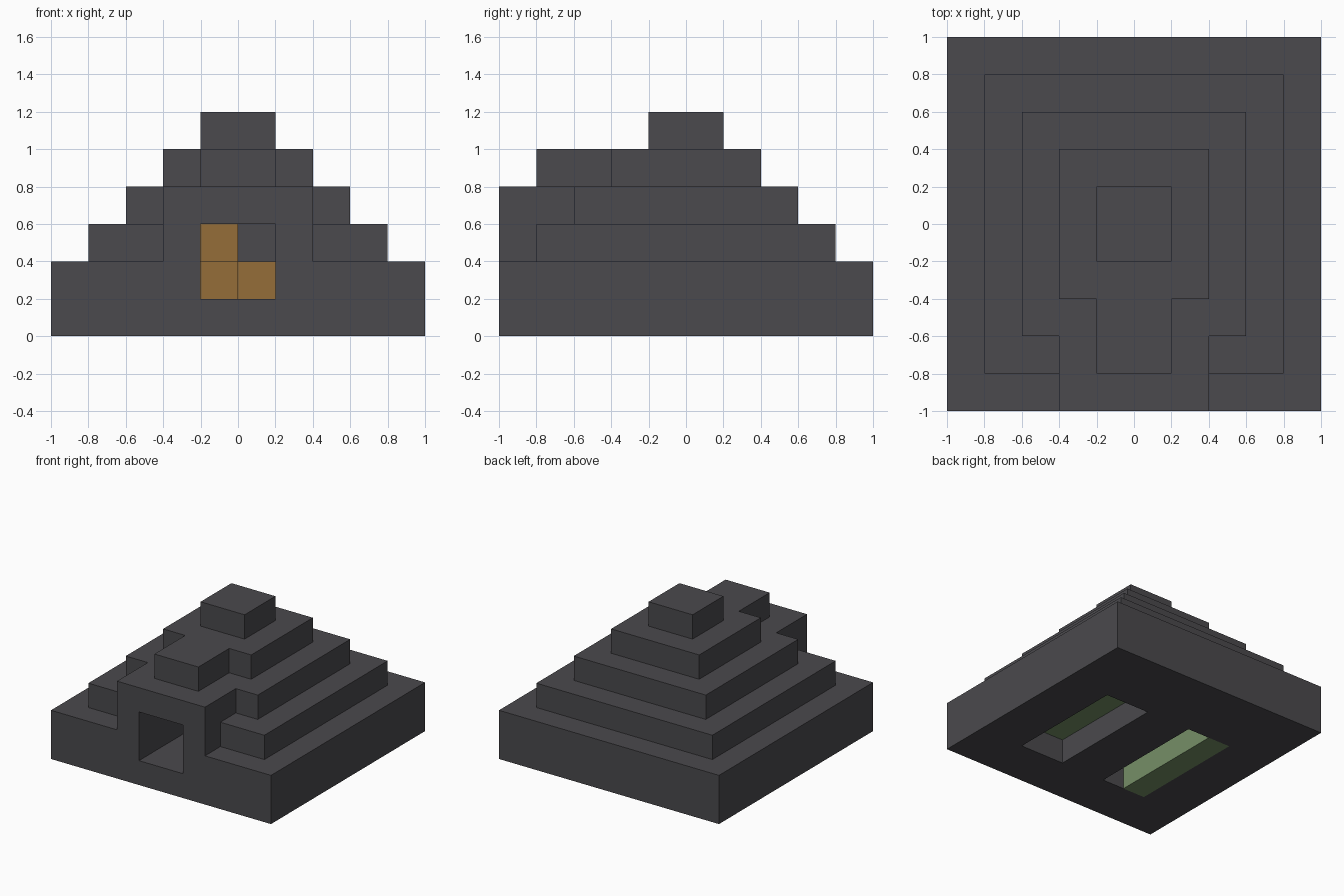
import bpy
import bmesh
from itertools import product
from mathutils import Vector

cube = bpy.data.objects.get("Cube")
if cube:
    bpy.data.objects.remove(cube, do_unlink=True)

S = 0.2  # edge length of one building block


def material(name, color):
    mat = bpy.data.materials.new(name)
    mat.use_nodes = True
    mat.diffuse_color = (*color, 1)
    mat.node_tree.nodes["Principled BSDF"].inputs["Base Color"].default_value = (*color, 1)
    return mat


def blocks(x, y, z):
    """All block cells inside the given (low, high) ranges, in block units."""
    return set(product(range(*x), range(*y), range(*z)))


def build(name, cells, mat):
    """Mesh the cells, keeping only the faces no other block covers."""
    bm = bmesh.new()
    for cell in sorted(cells):
        for axis, side in product(range(3), (0, 1)):
            neighbour = list(cell)
            neighbour[axis] += 1 if side else -1
            if tuple(neighbour) in solid:
                continue
            base = Vector(cell)
            base[axis] += side
            u, v = Vector(), Vector()
            u[(axis + 1) % 3] = 1
            v[(axis + 2) % 3] = 1
            corners = [base, base + u, base + u + v, base + v]
            if not side:
                corners.reverse()
            bm.faces.new([bm.verts.new(c * S) for c in corners])
    bmesh.ops.remove_doubles(bm, verts=bm.verts[:], dist=0.001)
    mesh = bpy.data.meshes.new(name)
    bm.to_mesh(mesh)
    bm.free()
    mesh.materials.append(mat)
    obj = bpy.data.objects.new(name, mesh)
    bpy.context.collection.objects.link(obj)


stone = material("dark stone", (0.069, 0.067, 0.074))
gold = material("gold", (0.30, 0.155, 0.040))
green = material("pale green", (0.18, 0.275, 0.135))

# Stepped tiers: a double-height base, then four shrinking steps
pyramid = blocks((-5, 5), (-5, 5), (0, 2))
for half in range(4, 0, -1):
    level = 6 - half
    pyramid |= blocks((-half, half), (-half, half), (level, level + 1))

# Entrance porch with a smaller block on its roof
porch = blocks((-2, 2), (-5, 0), (2, 4)) | blocks((-1, 1), (-4, 0), (4, 5))
porch -= pyramid

# Entrance passage and the two pits open underneath
hollow = blocks((-1, 1), (-5, 2), (1, 3))
hollow |= blocks((1, 3), (-3, 2), (0, 1)) | blocks((-3, -1), (-3, 2), (0, 1))

# Gold blocks stacked at the end of the passage
treasure = blocks((-1, 0), (0, 2), (1, 2)) | blocks((-1, 0), (1, 2), (2, 3))
treasure |= blocks((0, 1), (1, 2), (1, 2))

# Green blocks set over one pit and along the other
green_cells = blocks((1, 3), (-3, 2), (1, 2)) | blocks((-3, -2), (-3, 2), (0, 2))

pyramid -= hollow | green_cells
porch -= hollow
solid = pyramid | porch | treasure | green_cells

build("stepped_pyramid", pyramid, stone)
build("entrance_porch", porch, stone)
build("treasure_blocks", treasure, gold)
build("green_blocks", green_cells, green)
